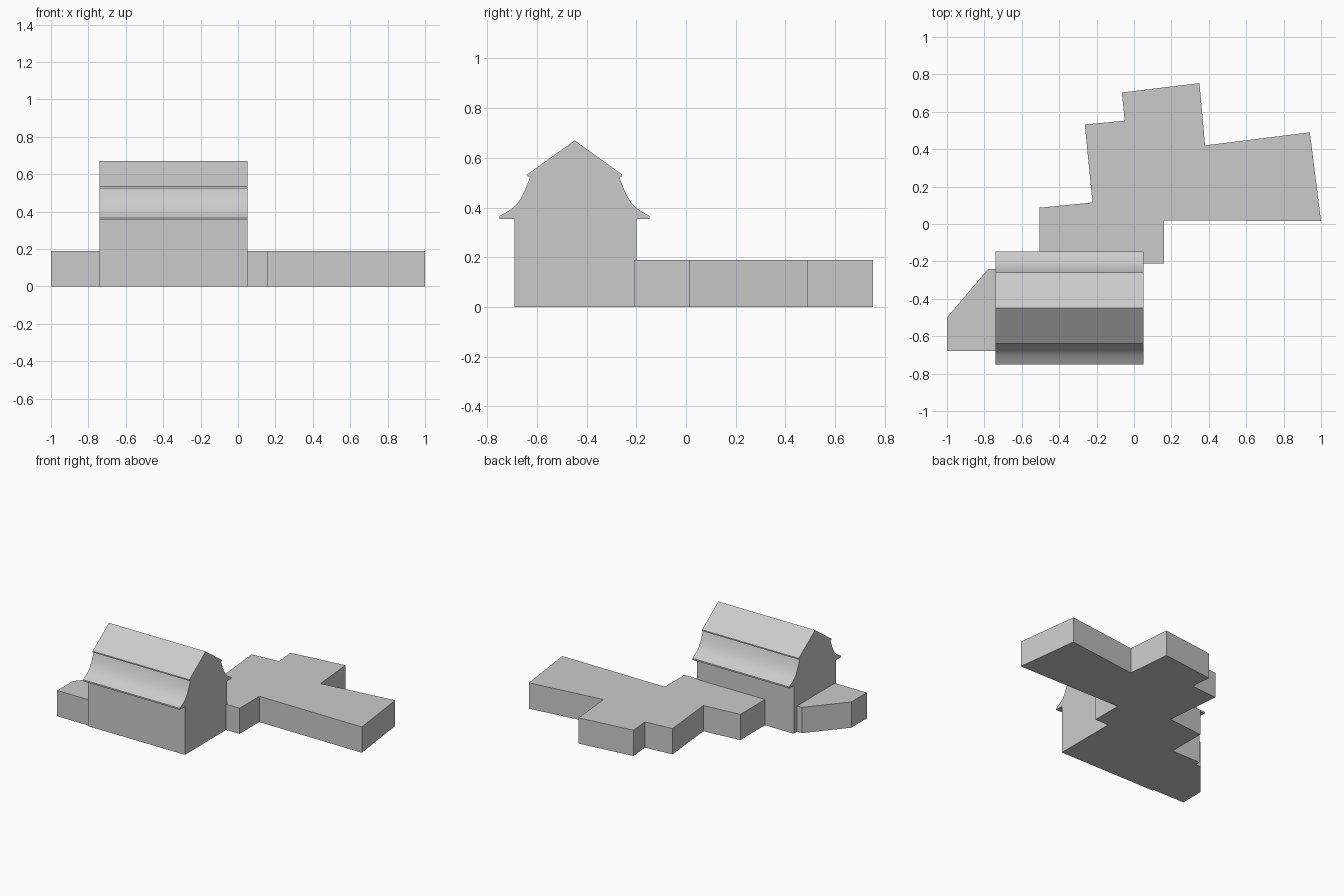
import bpy, bmesh
from math import radians
from mathutils import Vector

if "Cube" in bpy.data.objects:
    bpy.data.objects.remove(bpy.data.objects["Cube"], do_unlink=True)

grey = bpy.data.materials.new("plain_grey")
grey.use_nodes = True
colour = (0.6, 0.6, 0.6, 1)
grey.diffuse_color = colour
grey.node_tree.nodes["Principled BSDF"].inputs["Base Color"].default_value = colour


def prism(name, points, offset, cuts=()):
    """Extrude a closed outline by an offset, then score seams into it."""
    bm = bmesh.new()
    face = bm.faces.new([bm.verts.new(p) for p in points])
    top = bmesh.ops.extrude_face_region(bm, geom=[face], use_keep_orig=True)["geom"]
    bmesh.ops.translate(bm, vec=offset,
                        verts=[v for v in top if isinstance(v, bmesh.types.BMVert)])
    for co, normal in cuts:
        geom = bm.verts[:] + bm.edges[:] + bm.faces[:]
        bmesh.ops.bisect_plane(bm, geom=geom, plane_co=co, plane_no=normal)
    bmesh.ops.recalc_face_normals(bm, faces=bm.faces[:])
    mesh = bpy.data.meshes.new(name)
    bm.to_mesh(mesh)
    bm.free()
    mesh.materials.append(grey)
    obj = bpy.data.objects.new(name, mesh)
    bpy.context.collection.objects.link(obj)
    return obj


def block(name, outline, bottom, top, cuts=()):
    return prism(name, [(x, y, bottom) for x, y in outline],
                 Vector((0, 0, top - bottom)), cuts)


def roof(name, half):
    """Mirror a half gable profile about the ridge and run it along x."""
    left, right, ridge = -0.74, 0.05, -0.448
    profile = [(-d, z) for d, z in half] + [(d, z) for d, z in reversed(half) if d > 0]
    return prism(name, [(left, ridge + d, z) for d, z in profile],
                 Vector((right - left, 0, 0)))


STOREY, EAVE = 0.19, 0.36

# Main hall: ground floor and upper floor with wall seams
hall = [(-0.74, -0.69), (0.05, -0.69), (0.05, -0.2), (-0.74, -0.2)]
block("hall_ground_floor", hall, 0, STOREY)
block("hall_upper_floor", hall, STOREY, EAVE,
      [((-0.35, 0, 0), (1, 0, 0)), ((0, -0.36, 0), (0, 1, 0))])

# Low wing with a slanted corner
block("side_wing", [(-1, -0.68), (-0.74, -0.68), (-0.74, -0.24),
                    (-0.78, -0.24), (-1, -0.5)], 0, STOREY)

# Flat-roofed rear annex with stepped outline
block("rear_annex", [(-0.505, -0.2), (0.05, -0.2), (0.05, -0.21), (0.16, -0.21),
                     (0.16, 0.02), (1, 0.015), (0.94, 0.49), (0.38, 0.42),
                     (0.35, 0.753), (-0.065, 0.703), (-0.05, 0.552),
                     (-0.263, 0.532), (-0.222, 0.115), (-0.505, 0.087)], 0, STOREY)

# Flared lower roof, then the gabled cap above it
lower = roof("lower_roof", [(0.302, 0.355), (0.302, 0.366), (0.255, 0.393), (0.234, 0.412),
                            (0.215, 0.44), (0.2, 0.47), (0.186, 0.505), (0.178, 0.53)])
roof("upper_roof", [(0.19, 0.525), (0.19, 0.534), (0, 0.67)])

bpy.ops.object.select_all(action="DESELECT")
lower.select_set(True)
bpy.context.view_layer.objects.active = lower
bpy.ops.object.shade_smooth_by_angle(angle=radians(35))
